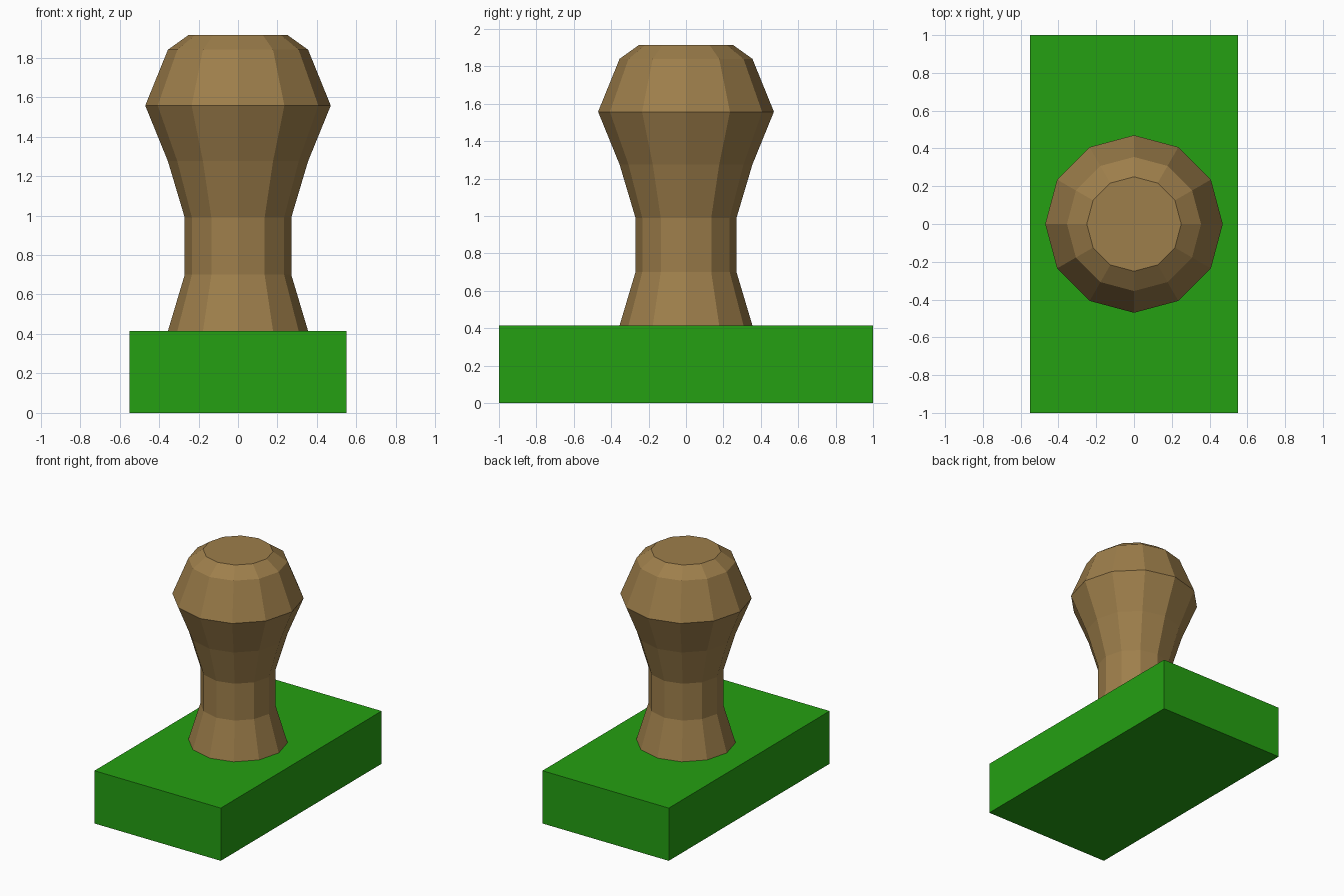
import bpy, bmesh
from math import cos, sin, pi

if "Cube" in bpy.data.objects:
    bpy.data.objects.remove(bpy.data.objects["Cube"])


def material(name, color):
    mat = bpy.data.materials.new(name)
    mat.diffuse_color = (*color, 1)
    mat.use_nodes = True
    mat.node_tree.nodes["Principled BSDF"].inputs["Base Color"].default_value = mat.diffuse_color
    return mat


def add_object(name, bm, mat):
    bmesh.ops.recalc_face_normals(bm, faces=bm.faces[:])
    mesh = bpy.data.meshes.new(name)
    bm.to_mesh(mesh)
    bm.free()
    mesh.materials.append(mat)
    obj = bpy.data.objects.new(name, mesh)
    bpy.context.collection.objects.link(obj)
    return obj


def lathe(name, profile, sides, mat):
    bm = bmesh.new()
    rings = [[bm.verts.new((r * cos(2 * pi * i / sides), r * sin(2 * pi * i / sides), z))
              for i in range(sides)] for r, z in profile]
    for low, high in zip(rings, rings[1:]):
        for i in range(sides):
            j = (i + 1) % sides
            bm.faces.new((low[i], low[j], high[j], high[i]))
    bm.faces.new(rings[0])
    bm.faces.new(rings[-1])
    return add_object(name, bm, mat)


green = material("green", (0.018, 0.35, 0.006))
wood = material("wood", (0.34, 0.21, 0.07))

# Rectangular base block
BASE_H = 0.415
bm = bmesh.new()
bmesh.ops.create_cube(bm, size=1)
bmesh.ops.scale(bm, vec=(1.10, 2.0, BASE_H), verts=bm.verts)
bmesh.ops.translate(bm, vec=(0, 0, BASE_H / 2), verts=bm.verts)
add_object("base_block", bm, green)

# Twelve-sided turned handle: flared foot, narrow neck, wide knob
lathe("handle", [(0.355, BASE_H), (0.27, 0.70), (0.27, 0.99), (0.355, 1.275),
                 (0.47, 1.557), (0.355, 1.84), (0.25, 1.915)], 12, wood)
